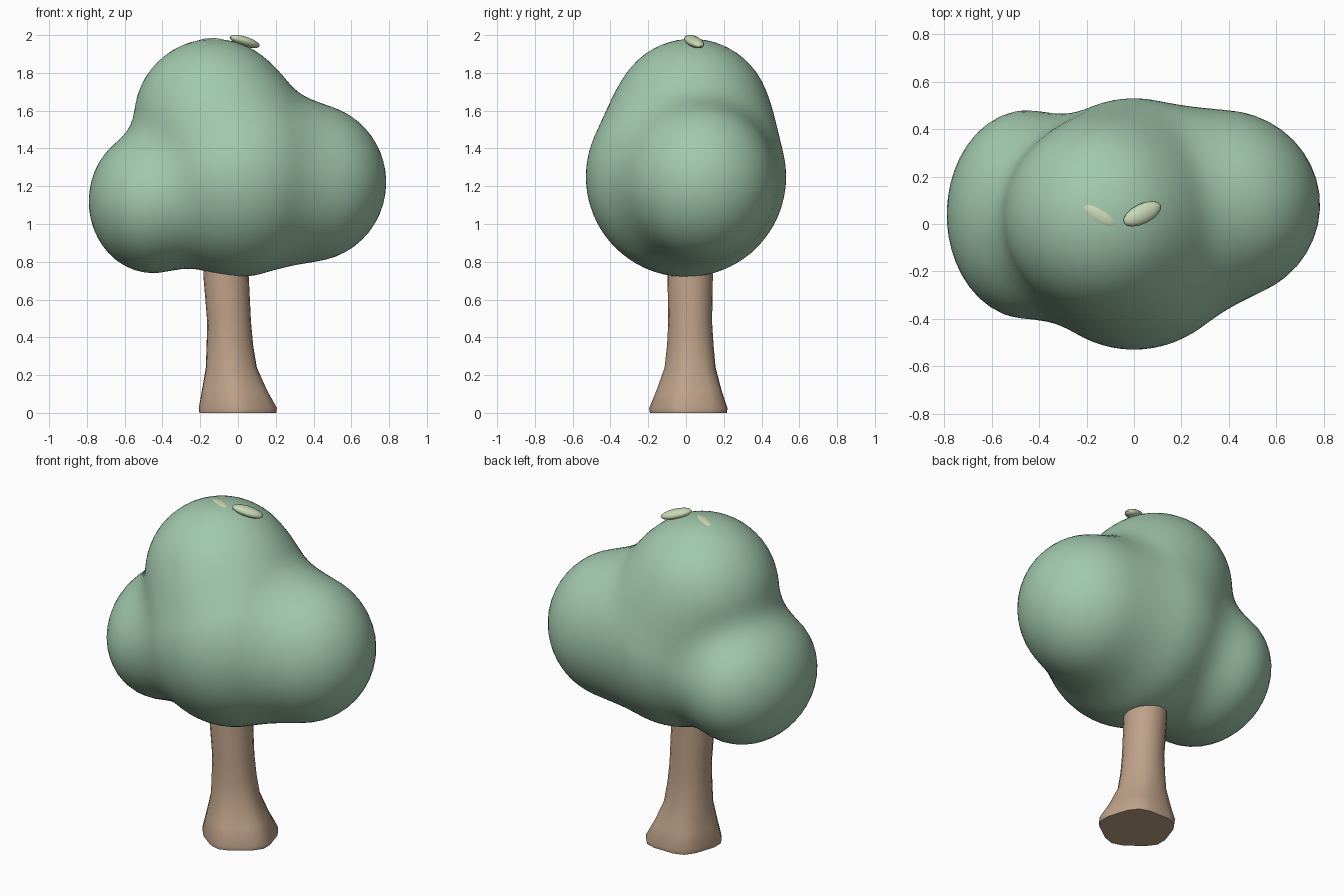
import bpy, bmesh, math
from mathutils import Vector, Matrix

if "Cube" in bpy.data.objects:
    bpy.data.objects.remove(bpy.data.objects["Cube"])


def material(name, rgb):
    m = bpy.data.materials.new(name)
    m.diffuse_color = (*rgb, 1)
    m.use_nodes = True
    m.node_tree.nodes["Principled BSDF"].inputs["Base Color"].default_value = m.diffuse_color
    return m


def finish(name, bm, mat):
    bmesh.ops.recalc_face_normals(bm, faces=bm.faces[:])
    me = bpy.data.meshes.new(name)
    bm.to_mesh(me)
    bm.free()
    ob = bpy.data.objects.new(name, me)
    bpy.context.collection.objects.link(ob)
    me.materials.append(mat)
    bpy.context.view_layer.objects.active = ob
    ob.select_set(True)
    bpy.ops.object.shade_smooth_by_angle(angle=math.radians(50))
    ob.select_set(False)
    return ob


green = material("foliage", (0.36, 0.58, 0.42))
brown = material("bark", (0.52, 0.36, 0.25))
pale = material("leaf", (0.58, 0.68, 0.46))

# Canopy: overlapping lobes (centre, radii) melted into one skin
LOBES = [((0.0, 0.0, 1.25), (0.50, 0.53, 0.53)),
         ((-0.13, 0.03, 1.56), (0.42, 0.42, 0.42)),
         ((-0.45, 0.04, 1.12), (0.34, 0.44, 0.38)),
         ((0.37, 0.08, 1.22), (0.415, 0.40, 0.42))]
BLEND = 0.12


def field(p):
    d = None
    for c, r in LOBES:
        q = p - Vector(c)
        e = (Vector((q.x / r[0], q.y / r[1], q.z / r[2])).length - 1) * min(r)
        if d is None:
            d = e
        else:
            h = max(BLEND - abs(d - e), 0) / BLEND
            d = min(d, e) - h * h * BLEND / 4
    return d


bm = bmesh.new()
bmesh.ops.create_icosphere(bm, subdivisions=5, radius=1)
origin = Vector((-0.03, 0.03, 1.28))
for v in bm.verts:
    ray = v.co.normalized()
    lo, hi = 0.0, 1.5
    for _ in range(22):
        mid = (lo + hi) / 2
        if field(origin + ray * mid) < 0:
            lo = mid
        else:
            hi = mid
    v.co = origin + ray * lo
finish("canopy", bm, green)

# Trunk: lofted rings (z, centre x, centre y, radius, root lobing)
RINGS = [(0.0, 0.0, 0.022, 0.203, 0.05), (0.025, 0.0, 0.022, 0.207, 0.05),
         (0.12, -0.018, 0.023, 0.172, 0.04), (0.24, -0.035, 0.025, 0.135, 0.025),
         (0.36, -0.043, 0.024, 0.123, 0.01), (0.48, -0.047, 0.022, 0.116, 0.0),
         (0.72, -0.063, 0.022, 0.120, 0.0), (0.95, -0.07, 0.022, 0.115, 0.0)]
N = 20
bm = bmesh.new()
rows = []
for z, cx, cy, r, lobe in RINGS:
    row = []
    for i in range(N):
        a = 2 * math.pi * i / N
        rr = r * (1 + lobe * math.cos(5 * (a - math.radians(125))))
        row.append(bm.verts.new((cx + rr * math.cos(a), cy + rr * math.sin(a), z)))
    rows.append(row)
for a, b in zip(rows, rows[1:]):
    for i in range(N):
        j = (i + 1) % N
        bm.faces.new((a[i], a[j], b[j], b[i]))
bm.faces.new(rows[0][::-1])
bm.faces.new(rows[-1])
finish("trunk", bm, brown)


# Small leaves resting on the crown
def leaf(name, loc, size, yaw, pitch):
    bm = bmesh.new()
    mat = (Matrix.Translation(loc) @ Matrix.Rotation(math.radians(yaw), 4, 'Z')
           @ Matrix.Rotation(math.radians(pitch), 4, 'Y') @ Matrix.Diagonal((*size, 1)))
    bmesh.ops.create_uvsphere(bm, u_segments=16, v_segments=10, radius=1, matrix=mat)
    finish(name, bm, pale)


leaf("leaf_right", (0.035, 0.043, 1.966), (0.09, 0.042, 0.026), 26, 16)
leaf("leaf_left", (-0.145, 0.035, 1.962), (0.085, 0.04, 0.022), -30, -2)
